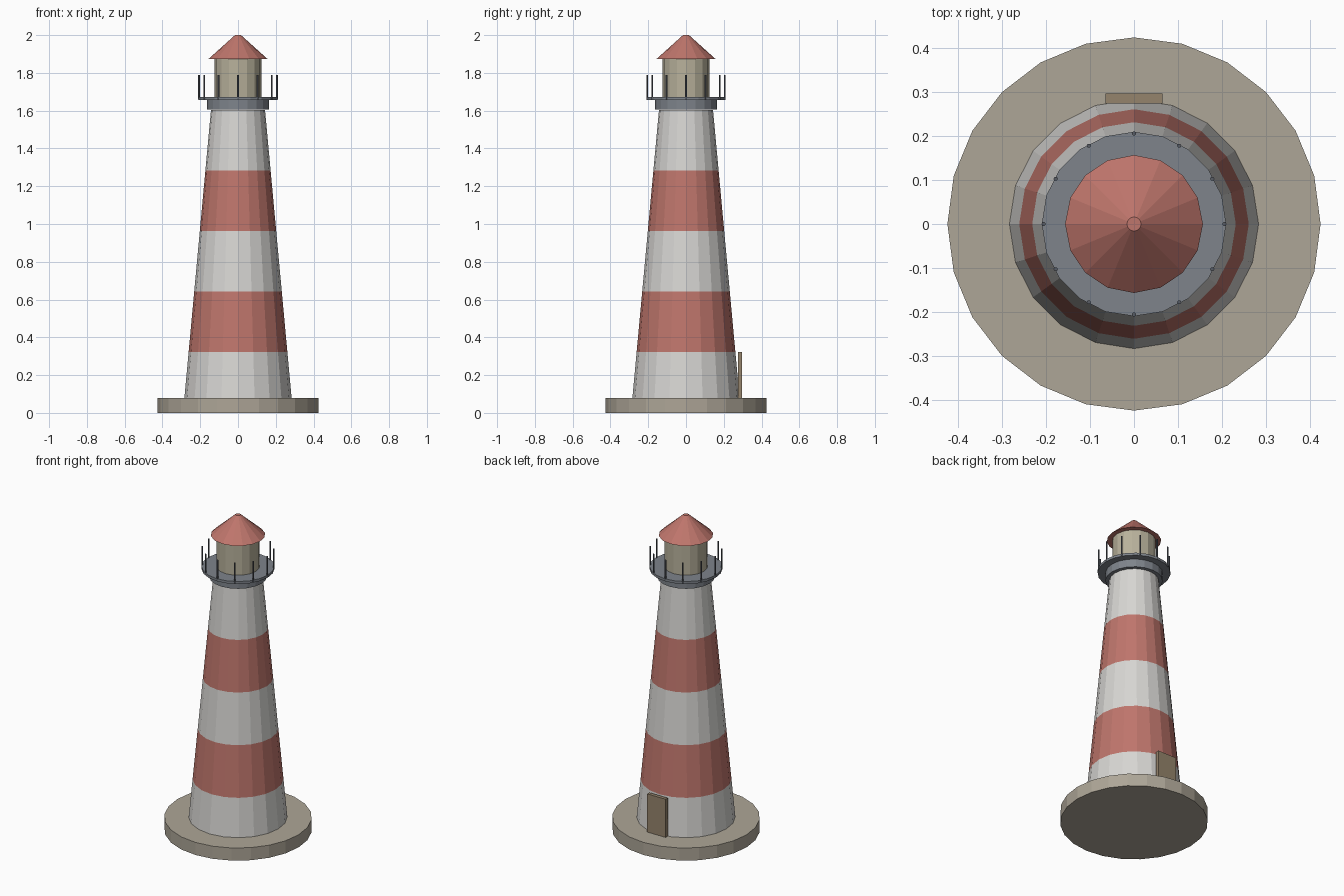
import bpy
from math import pi, sin, cos

if "Cube" in bpy.data.objects:
    bpy.data.objects.remove(bpy.data.objects["Cube"])


def material(name, rgb):
    m = bpy.data.materials.new(name)
    m.diffuse_color = (*rgb, 1)
    m.use_nodes = True
    m.node_tree.nodes["Principled BSDF"].inputs["Base Color"].default_value = m.diffuse_color
    return m


STONE = material("stone", (0.42, 0.38, 0.31))
WHITE = material("white_paint", (0.68, 0.67, 0.65))
RED = material("red_paint", (0.52, 0.18, 0.15))
STEEL = material("steel", (0.21, 0.23, 0.26))
DARK = material("dark_steel", (0.10, 0.11, 0.13))
GLASS = material("lantern_glass", (0.48, 0.44, 0.33))
WOOD = material("wood", (0.30, 0.23, 0.15))


def lathe(name, profile, sides, mats, caps=True):
    """Revolve (radius, z) points; each step may have its own material."""
    verts = [(r * cos(2 * pi * i / sides), r * sin(2 * pi * i / sides), z)
             for r, z in profile for i in range(sides)]
    faces, slots = [], []
    for k in range(len(profile) - 1):
        for i in range(sides):
            j = (i + 1) % sides
            a, b = k * sides, (k + 1) * sides
            faces.append((a + i, a + j, b + j, b + i))
            slots.append(k % len(mats))
    if caps:
        top = (len(profile) - 1) * sides
        faces += [tuple(reversed(range(sides))), tuple(range(top, top + sides))]
        slots += [0, (len(profile) - 2) % len(mats)]
    mesh = bpy.data.meshes.new(name)
    mesh.from_pydata(verts, [], faces)
    for m in mats:
        mesh.materials.append(m)
    for p, s in zip(mesh.polygons, slots):
        p.material_index = s
    ob = bpy.data.objects.new(name, mesh)
    bpy.context.collection.objects.link(ob)
    return ob


# Stone base
lathe("base", [(0.425, 0), (0.425, 0.08)], 24, [STONE])

# Tapered tower with five alternating bands
R0, R1, BAND = 0.291, 0.143, 0.3205
tower = [(R0 + (R1 - R0) * k / 5, 0.002 + k * BAND) for k in range(6)]
lathe("tower", tower, 20, [WHITE, RED])

# Gallery collar and deck
lathe("gallery_collar", [(0.165, 1.605), (0.165, 1.66)], 20, [STEEL])
lathe("gallery_deck", [(0.21, 1.656), (0.21, 1.672)], 20, [STEEL])

# Railing posts
for i in range(12):
    a = 2 * pi * i / 12
    post = lathe(f"railing_post_{i + 1}", [(0.005, 1.66), (0.005, 1.79)], 6, [DARK])
    post.location = (0.206 * cos(a), 0.206 * sin(a), 0)

# Lantern room and roof
lathe("lantern_room", [(0.125, 1.66), (0.125, 1.878)], 16, [GLASS])
lathe("roof", [(0.157, 1.873), (0.016, 2.0)], 16, [RED])

# Door at the back
bpy.ops.mesh.primitive_cube_add(size=1, location=(0, 0.286, 0.2))
door = bpy.context.object
door.name = "door"
door.scale = (0.13, 0.022, 0.245)
door.data.materials.append(WOOD)
